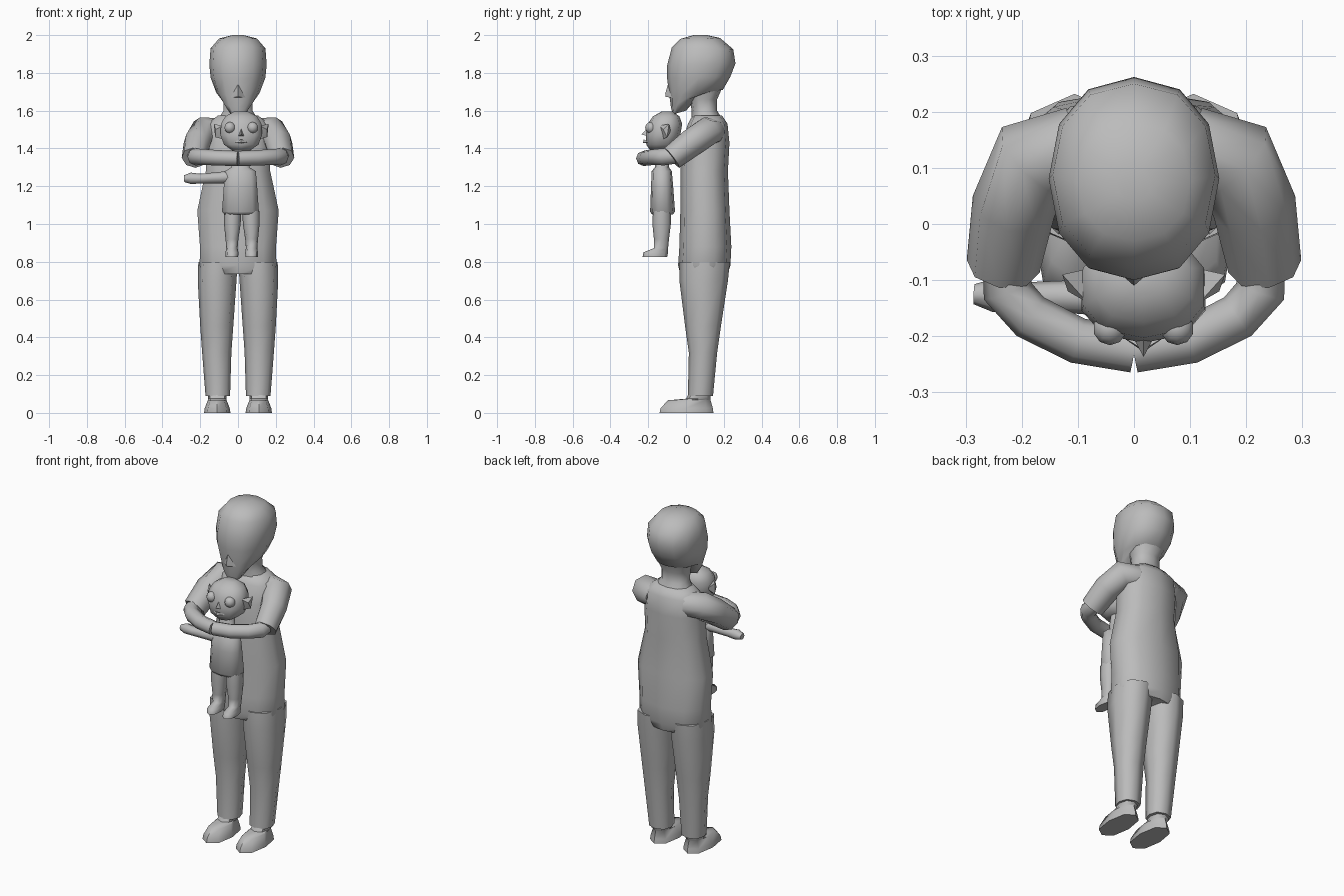
import bpy, bmesh, math
from mathutils import Vector

grey = bpy.data.materials.new("plain_grey")
grey.diffuse_color = (0.5, 0.5, 0.5, 1)


def make(name, bm, angle=70):
    bmesh.ops.recalc_face_normals(bm, faces=bm.faces)
    me = bpy.data.meshes.new(name)
    bm.to_mesh(me)
    bm.free()
    ob = bpy.data.objects.new(name, me)
    bpy.context.collection.objects.link(ob)
    me.materials.append(grey)
    bpy.ops.object.select_all(action='DESELECT')
    ob.select_set(True)
    bpy.context.view_layer.objects.active = ob
    bpy.ops.object.shade_smooth_by_angle(angle=math.radians(angle))
    return ob


def skin(name, rings, angle=70):
    """Bridge a list of point rings and cap both ends."""
    bm = bmesh.new()
    vs = [[bm.verts.new(p) for p in r] for r in rings]
    n = len(vs[0])
    for a, b in zip(vs, vs[1:]):
        for i in range(n):
            j = (i + 1) % n
            bm.faces.new((a[i], a[j], b[j], b[i]))
    bm.faces.new(vs[0])
    bm.faces.new(vs[-1])
    return make(name, bm, angle)


def stack(name, levels, n=10, power=0.85, angle=70):
    """Loft levels of (centre x, half width, front y, back y, front z, back z)."""
    rings = []
    for cx, rx, yf, yb, zf, zb in levels:
        r = []
        for i in range(n):
            a = 2 * math.pi * i / n - math.pi / 2
            c, s = math.cos(a), math.sin(a)
            c = math.copysign(abs(c) ** power, c)
            s = math.copysign(abs(s) ** power, s)
            t = (s + 1) / 2
            r.append((cx + rx * c, yf + (yb - yf) * t, zf + (zb - zf) * t))
        rings.append(r)
    return skin(name, rings, angle)


def tube(name, path, n=8):
    """Tube through points (x, y, z, radius)."""
    pts = [Vector(p[:3]) for p in path]
    rings = []
    for i, p in enumerate(pts):
        d = (pts[min(i + 1, len(pts) - 1)] - pts[max(i - 1, 0)]).normalized()
        u = d.cross(Vector((0, 0, 1))).normalized()
        v = u.cross(d)
        rings.append([p + path[i][3] * (u * math.cos(2 * math.pi * k / n) + v * math.sin(2 * math.pi * k / n))
                      for k in range(n)])
    return skin(name, rings)


def solid(name, pts):
    """Small convex part from its corner points."""
    bm = bmesh.new()
    for p in pts:
        bm.verts.new(p)
    bmesh.ops.convex_hull(bm, input=bm.verts)
    return make(name, bm, 30)


# Adult torso, neck and head
stack("torso", [(0, w, f, b, z, z) for z, w, f, b in (
    (0.735, 0.19, -0.03, 0.22), (0.78, 0.212, -0.042, 0.235), (0.88, 0.21, -0.035, 0.24),
    (1.07, 0.225, -0.03, 0.23), (1.28, 0.178, -0.03, 0.222), (1.43, 0.178, -0.02, 0.23),
    (1.53, 0.17, 0.01, 0.22), (1.575, 0.11, 0.035, 0.19))])
stack("neck", [(0, w, f, b, z, z) for z, w, f, b in (
    (1.54, 0.12, 0.03, 0.2), (1.6, 0.08, 0.03, 0.165), (1.66, 0.08, 0.02, 0.165), (1.74, 0.11, 0, 0.2))])
stack("head", [
    (0, 0.045, -0.07, 0.0, 1.58, 1.6), (0, 0.085, -0.08, 0.08, 1.62, 1.69),
    (0, 0.115, -0.088, 0.195, 1.68, 1.71), (0, 0.145, -0.1, 0.235, 1.77, 1.78),
    (0, 0.152, -0.1, 0.262, 1.84, 1.85), (0, 0.145, -0.075, 0.25, 1.935, 1.925),
    (0, 0.1, -0.03, 0.18, 1.98, 1.985), (0, 0.03, 0.04, 0.11, 2.0, 2.0)], n=12, power=0.9)
solid("nose", [(0, -0.11, 1.69), (-0.04, -0.075, 1.67), (0.04, -0.075, 1.67),
               (0, -0.108, 1.672), (0, -0.09, 1.76)])

for s, side in ((-1, "left"), (1, "right")):
    # Trouser legs and shoes
    stack(side + "_leg", [(s * (a + b) / 2, (b - a) / 2, f, k, z, z) for z, a, b, f, k in (
        (0.09, 0.042, 0.172, 0.01, 0.143), (0.32, 0.035, 0.19, 0.015, 0.165),
        (0.46, 0.025, 0.2, -0.005, 0.185), (0.7, 0.008, 0.213, -0.035, 0.222),
        (0.8, 0.002, 0.21, -0.035, 0.232))], n=8)
    stack(side + "_shoe", [(s * 0.11, w, f, k, z, z) for z, w, f, k in (
        (0, 0.07, -0.14, 0.145), (0.025, 0.066, -0.135, 0.142), (0.067, 0.05, -0.095, 0.13),
        (0.075, 0.05, 0.0, 0.13), (0.11, 0.05, 0.02, 0.13))], n=8, angle=50)
    # Sleeves and forearms
    tube(side + "_sleeve", [(s * 0.1, 0.14, 1.49, 0.07), (s * 0.18, 0.115, 1.49, 0.08),
                            (s * 0.215, 0.03, 1.43, 0.075), (s * 0.233, -0.075, 1.35, 0.066)])
    tube(side + "_forearm", [(s * 0.225, -0.05, 1.365, 0.045), (s * 0.225, -0.12, 1.355, 0.045),
                             (s * 0.185, -0.165, 1.355, 0.042), (s * 0.1, -0.208, 1.35, 0.041),
                             (0, -0.225, 1.347, 0.04)])

# Child: body and head
stack("child_body", [(0.013, w, f, b, z, z) for z, w, f, b in (
    (1.05, 0.085, -0.18, -0.07), (1.065, 0.102, -0.19, -0.058), (1.2, 0.092, -0.185, -0.068),
    (1.28, 0.085, -0.182, -0.075), (1.3, 0.05, -0.165, -0.09), (1.42, 0.04, -0.15, -0.08))])
stack("child_head", [(0.017, w, f, b, z, z) for z, w, f, b in (
    (1.39, 0.05, -0.19, -0.07), (1.42, 0.095, -0.21, -0.045), (1.47, 0.115, -0.212, -0.03),
    (1.53, 0.112, -0.203, -0.02), (1.57, 0.088, -0.175, -0.035), (1.595, 0.04, -0.13, -0.07))])
solid("child_nose", [(0.017, -0.237, 1.475), (0.0, -0.205, 1.465), (0.034, -0.205, 1.465),
                     (0.017, -0.2, 1.51)])
solid("child_mouth", [(-0.03, -0.195, 1.435), (0.064, -0.195, 1.435), (0.017, -0.228, 1.43),
                      (0.017, -0.224, 1.448), (0.017, -0.195, 1.425)])
for s, side in ((-1, "left"), (1, "right")):
    x = 0.017 + s * 0.06
    bm = bmesh.new()
    bmesh.ops.create_uvsphere(bm, u_segments=10, v_segments=8, radius=0.03)
    bmesh.ops.translate(bm, verts=bm.verts, vec=(x, -0.186, 1.51))
    make("child_" + side + "_eye", bm)
    e = 0.017 + s * 0.1
    solid("child_" + side + "_ear", [(e, -0.14, 1.52), (e, -0.12, 1.45), (e, -0.08, 1.49),
                                     (e + s * 0.045, -0.09, 1.53), (e + s * 0.038, -0.1, 1.46),
                                     (e + s * 0.035, -0.12, 1.5)])
    # Child legs and feet
    lx = 0.02 + s * 0.052
    stack("child_" + side + "_leg", [(lx + s * d, w, f, b, z, z) for z, d, w, f, b in (
        (0.825, 0, 0.033, -0.23, -0.1), (0.85, 0, 0.034, -0.225, -0.095), (0.872, 0, 0.03, -0.17, -0.095),
        (0.92, 0, 0.034, -0.17, -0.09), (1.0, -0.002, 0.044, -0.178, -0.08),
        (1.07, -0.004, 0.046, -0.175, -0.08))], n=8)

# Child's outstretched arm
tube("child_arm", [(-0.03, -0.13, 1.25, 0.036), (-0.1, -0.13, 1.245, 0.03), (-0.2, -0.13, 1.24, 0.026),
                   (-0.25, -0.127, 1.242, 0.03), (-0.285, -0.125, 1.24, 0.018)])
